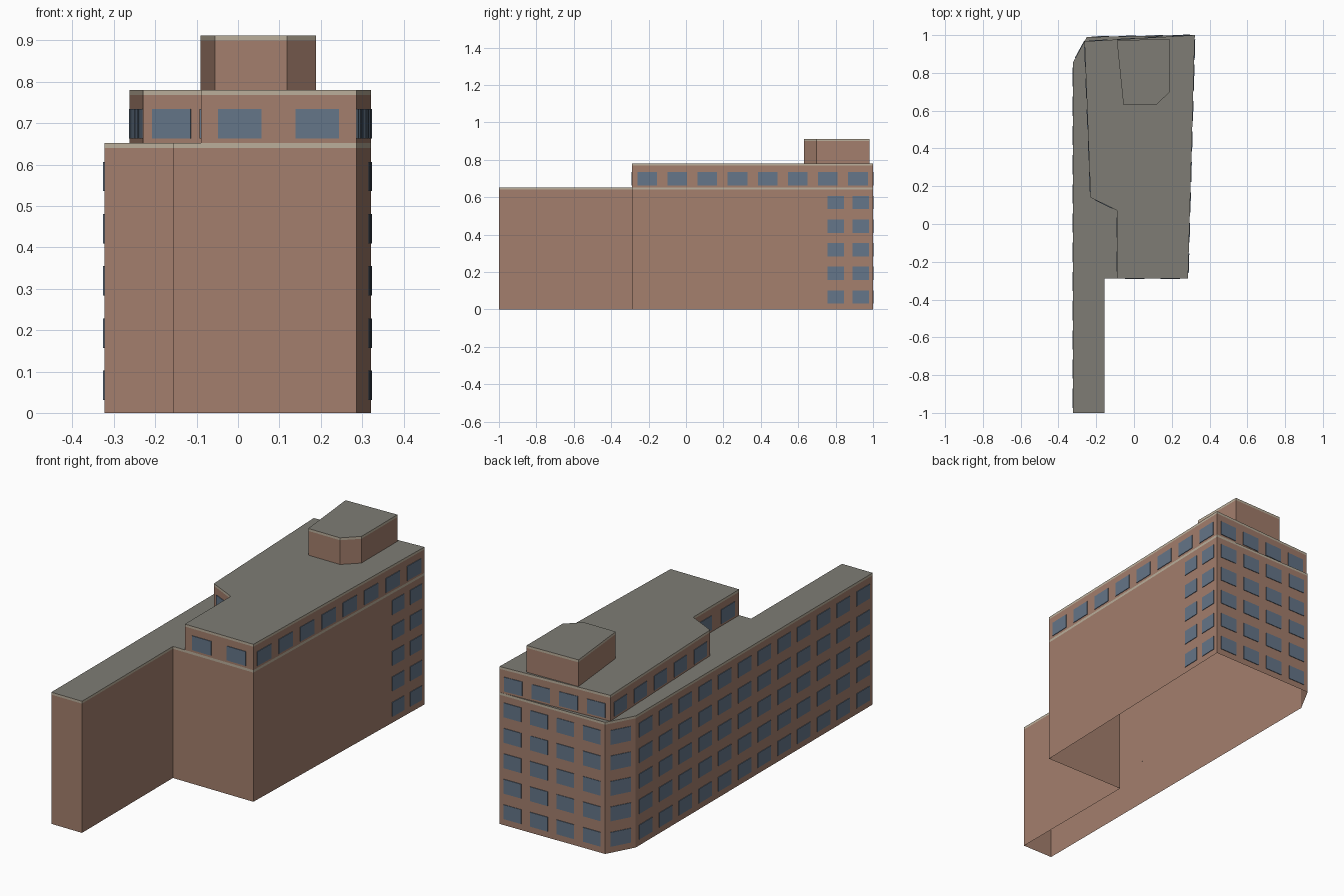
import bpy, bmesh
from mathutils import Vector

cube = bpy.data.objects.get("Cube")
if cube:
    bpy.data.objects.remove(cube, do_unlink=True)


def material(name, colour):
    m = bpy.data.materials.new(name)
    m.use_nodes = True
    m.diffuse_color = (*colour, 1)
    bsdf = m.node_tree.nodes["Principled BSDF"]
    bsdf.inputs["Base Color"].default_value = (*colour, 1)
    bsdf.inputs["Roughness"].default_value = 0.9
    return m


BRICK = material("brick", (0.37, 0.212, 0.153))
TRIM = material("cream_trim", (0.50, 0.43, 0.33))
ROOF = material("grey_roof", (0.21, 0.204, 0.177))
GLASS = material("blue_glass", (0.13, 0.18, 0.25))


def make_object(name, bm, mats):
    mesh = bpy.data.meshes.new(name)
    bm.to_mesh(mesh)
    bm.free()
    for m in mats:
        mesh.materials.append(m)
    obj = bpy.data.objects.new(name, mesh)
    bpy.context.collection.objects.link(obj)
    return obj


# Walls, parapet trim and flat roof over a counter-clockwise footprint, open below
def tier(name, outline, base, top, band=0.012):
    bm = bmesh.new()
    rings = [[bm.verts.new((x, y, z)) for x, y in outline]
             for z in (base, top - band, top)]
    n = len(outline)
    for level in range(2):
        low, high = rings[level], rings[level + 1]
        for i in range(n):
            j = (i + 1) % n
            bm.faces.new((low[i], low[j], high[j], high[i])).material_index = level
    bm.faces.new(rings[2]).material_index = 2
    return make_object(name, bm, (BRICK, TRIM, ROOF))


# Thin window panes spread evenly along wall runs, one row per sill height
def windows(name, runs, sills, height=0.071, lift=0.003):
    bm = bmesh.new()
    for start, end in runs:
        a, b = Vector(start), Vector(end)
        length = (b - a).length
        along = (b - a).normalized()
        out = Vector((along.y, -along.x)) * lift
        count = max(1, round(length / 0.16))
        pitch = length / count
        half = min(0.105, pitch * 0.66) / 2
        for i in range(count):
            mid = a + along * pitch * (i + 0.5)
            p, q = mid - along * half, mid + along * half
            for z in sills:
                back = [bm.verts.new((v.x, v.y, h)) for v, h in
                        ((p, z), (q, z), (q, z + height), (p, z + height))]
                front = [bm.verts.new(v.co + out.to_3d()) for v in back]
                bm.faces.new(front)
                for k in range(4):
                    m = (k + 1) % 4
                    bm.faces.new((back[k], back[m], front[m], front[k]))
    return make_object(name, bm, (GLASS,))


# Main block with its long narrow wing
main = [(-0.323, -1), (-0.155, -1), (-0.155, -0.288), (0.286, -0.288),
        (0.322, 1), (-0.25, 0.99), (-0.323, 0.855)]
tier("main_block", main, 0, 0.652)
corner = Vector(main[4])
side_start = corner + (Vector(main[3]) - corner) * 0.207
windows("main_windows",
        [(side_start, corner), (main[4], main[5]), (main[5], main[6]), (main[6], main[0])],
        [0.031 + 0.1262 * i for i in range(5)])

# Set-back upper storey, glazed all round
upper = [(-0.09, -0.288), (0.286, -0.288), (0.322, 1), (-0.262, 0.967),
         (-0.23, 0.14), (-0.09, 0.072)]
tier("upper_storey", upper, 0.652, 0.78)
windows("upper_windows", list(zip(upper, upper[1:] + upper[:1])), [0.663])

# Rooftop plant room
plant = [(-0.056, 0.63), (0.118, 0.63), (0.188, 0.698), (0.188, 0.98), (-0.091, 0.972)]
tier("plant_room", plant, 0.78, 0.912)
